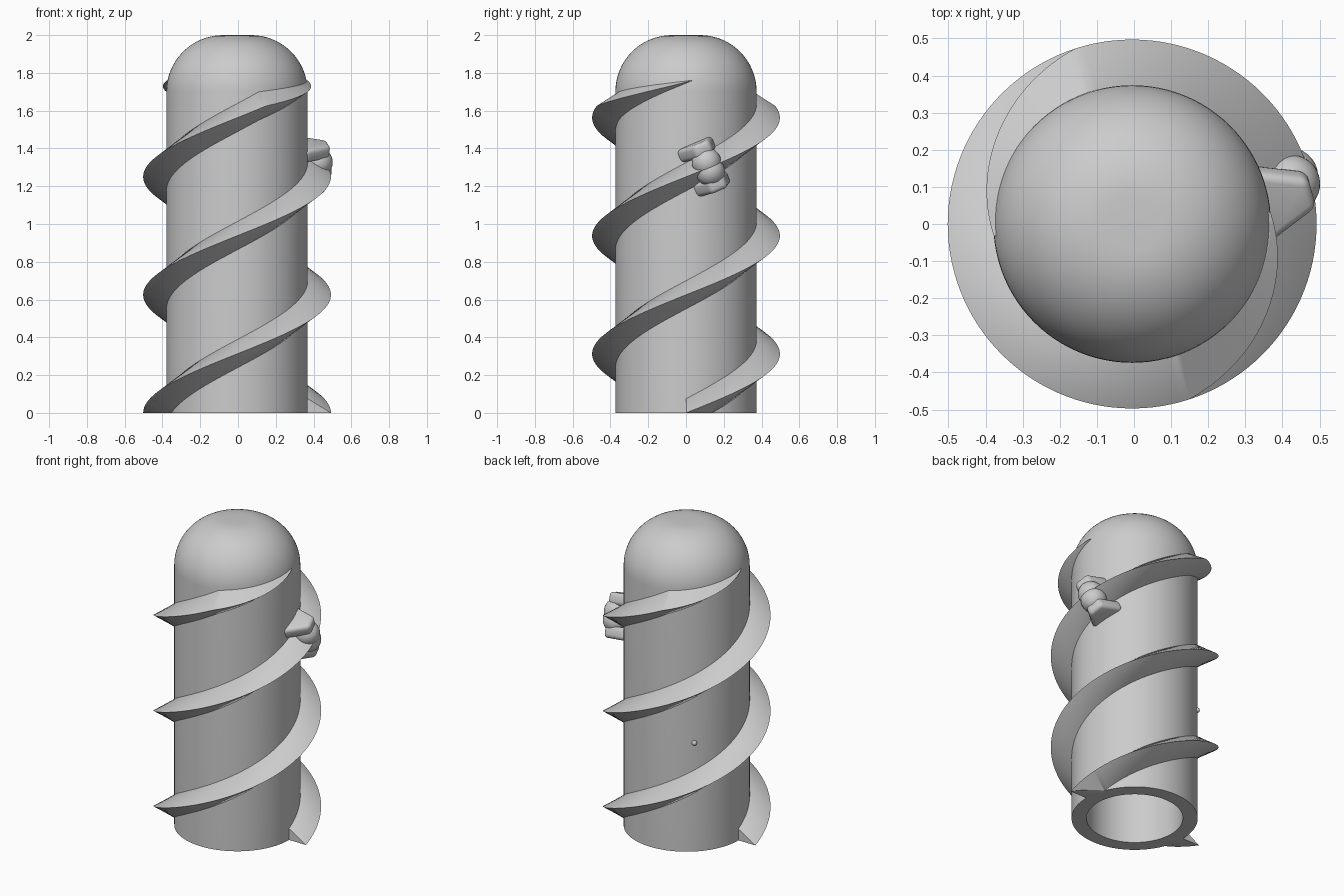
import bpy, bmesh, math
from mathutils import Vector, Matrix

if "Cube" in bpy.data.objects:
    bpy.data.objects.remove(bpy.data.objects["Cube"])

CX = -0.005            # axis position in x
R, R_OUT, HALF = 0.374, 0.497, 0.075   # body radius, thread crest radius, thread half height
LEAD = 1.25            # two-start thread, rise per turn

grey = bpy.data.materials.new("plain grey")
grey.diffuse_color = (0.6, 0.6, 0.6, 1)
grey.use_nodes = True
grey.node_tree.nodes["Principled BSDF"].inputs["Base Color"].default_value = grey.diffuse_color


def finish(bm, name, angle=30):
    bmesh.ops.recalc_face_normals(bm, faces=bm.faces)
    me = bpy.data.meshes.new(name)
    bm.to_mesh(me)
    bm.free()
    ob = bpy.data.objects.new(name, me)
    bpy.context.collection.objects.link(ob)
    me.materials.append(grey)
    bpy.ops.object.select_all(action='DESELECT')
    ob.select_set(True)
    bpy.context.view_layer.objects.active = ob
    bpy.ops.object.shade_smooth_by_angle(angle=math.radians(angle))
    return ob


def dome(r, top, fillet, n=16):
    # quarter round from the wall to a small flat top
    return [(r - fillet + fillet * math.cos(a), top - fillet + fillet * math.sin(a))
            for a in (math.pi / 2 * i / n for i in range(n + 1))]


# Hollow round-topped body: lathe of inner and outer outline
profile = [(0, 1.91)] + dome(0.286, 1.91, 0.22)[::-1] + [(0.286, 0), (R, 0)] + dome(R, 2.0, 0.3) + [(0, 2.0)]
bm = bmesh.new()
vs = [bm.verts.new((CX + r, 0, z)) for r, z in profile]
es = [bm.edges.new(p) for p in zip(vs, vs[1:])]
bmesh.ops.spin(bm, geom=vs + es, cent=(CX, 0, 0), axis=(0, 0, 1), angle=2 * math.pi, steps=96)
bmesh.ops.remove_doubles(bm, verts=bm.verts, dist=1e-5)
finish(bm, "hollow_body")


# Two threads: V section swept up the helix, flattening and sinking in at the top
def thread(start, name):
    bm = bmesh.new()
    full = math.radians(468)          # taper begins here
    tail = math.radians(77)
    steps, tail_steps = 156, 28
    rings = []
    for i in range(steps + tail_steps + 1):
        if i <= steps:
            t, k = full * i / steps, 0
            z = LEAD * t / (2 * math.pi)
        else:
            k = (i - steps) / tail_steps
            t = full + tail * k
            z = LEAD * full / (2 * math.pi) + 0.135 * k
        h = HALF * (1 - k) + 0.001
        rc = R_OUT + (R - R_OUT) * k
        sec = [(rc, z), (R - 0.002, z + h), (R - 0.03, z + h), (R - 0.03, z - h), (R - 0.002, z - h)]
        a = start + t
        rings.append([bm.verts.new((CX + r * math.cos(a), r * math.sin(a), zz)) for r, zz in sec])
    for A, B in zip(rings, rings[1:]):
        for j in range(5):
            m = (j + 1) % 5
            bm.faces.new((A[j], A[m], B[m], B[j]))
    bm.faces.new(rings[0])
    bm.faces.new(rings[-1])
    # trim at the ground
    cut = bmesh.ops.bisect_plane(bm, geom=bm.verts[:] + bm.edges[:] + bm.faces[:], dist=1e-6,
                                 plane_co=(0, 0, 0), plane_no=(0, 0, 1), clear_inner=True)
    bmesh.ops.holes_fill(bm, edges=[e for e in bm.edges if e.is_boundary], sides=0)
    finish(bm, name)


thread(0, "thread_a")
thread(math.pi, "thread_b")

# Clip sitting on the thread crest, tilted with the thread
ang, tilt = math.radians(15.5), math.radians(23)
er = Vector((math.cos(ang), math.sin(ang), 0))
side = Vector((-math.sin(ang), math.cos(ang), 0))
up = Vector((0, 0, 1))
et = side * math.cos(tilt) + up * math.sin(tilt)
en = up * math.cos(tilt) - side * math.sin(tilt)
frame = Matrix((er, et, en)).transposed().to_4x4()
frame.translation = Vector((CX, 0, 1.303))

for s, name in ((1, "clip_upper_block"), (-1, "clip_lower_block")):
    bm = bmesh.new()
    bmesh.ops.create_cube(bm, size=1)
    for v in bm.verts:
        outer = v.co.x > 0
        v.co = Vector((0.49 if outer else 0.34,
                       v.co.y * (0.09 if outer else 0.22),
                       s * 0.1 + v.co.z * 0.075))
    bmesh.ops.bevel(bm, geom=bm.edges[:], offset=0.022, segments=4, profile=0.5, affect='EDGES')
    bm.transform(frame)
    finish(bm, name, 50)

for s, name in ((1, "clip_upper_bead"), (-1, "clip_lower_bead")):
    bm = bmesh.new()
    bmesh.ops.create_uvsphere(bm, u_segments=32, v_segments=20, radius=0.078)
    bm.transform(frame @ Matrix.Translation((0.442, 0, s * 0.026)))
    finish(bm, name, 50)

# Tiny stud on the back of the body
a = math.radians(132)
bm = bmesh.new()
bmesh.ops.create_uvsphere(bm, u_segments=16, v_segments=10, radius=0.016)
bm.transform(Matrix.Translation((CX + R * math.cos(a), R * math.sin(a), 0.71)))
finish(bm, "small_stud", 50)
